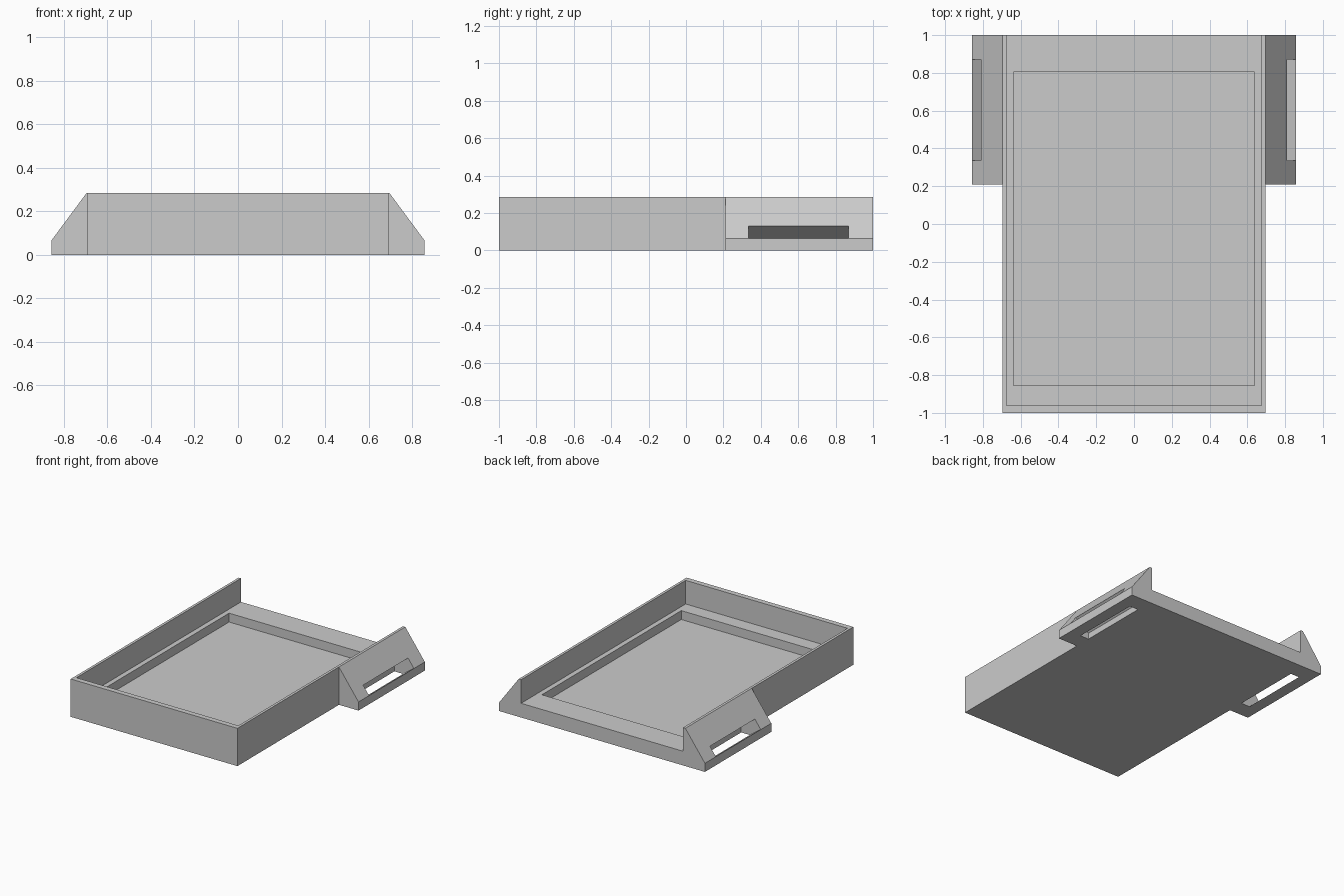
import bpy
import bmesh
from mathutils import Vector

cube = bpy.data.objects.get("Cube")
if cube:
    bpy.data.objects.remove(cube, do_unlink=True)

grey = bpy.data.materials.new("plain_grey")
grey.use_nodes = True
colour = (0.6, 0.6, 0.6, 1)
grey.diffuse_color = colour
grey.node_tree.nodes["Principled BSDF"].inputs["Base Color"].default_value = colour


def prism(name, profile, y0, y1):
    """Extrude an x-z profile from y0 to y1."""
    bm = bmesh.new()
    face = bm.faces.new([bm.verts.new((x, y0, z)) for x, z in profile])
    new = bmesh.ops.extrude_face_region(bm, geom=[face])["geom"]
    verts = [v for v in new if isinstance(v, bmesh.types.BMVert)]
    bmesh.ops.translate(bm, verts=verts, vec=Vector((0, y1 - y0, 0)))
    bmesh.ops.recalc_face_normals(bm, faces=bm.faces)
    mesh = bpy.data.meshes.new(name)
    bm.to_mesh(mesh)
    bm.free()
    mesh.materials.append(grey)
    obj = bpy.data.objects.new(name, mesh)
    bpy.context.collection.objects.link(obj)
    return obj


def block(name, half_x, y0, y1, z0, z1):
    return prism(name, [(-half_x, z0), (half_x, z0), (half_x, z1), (-half_x, z1)], y0, y1)


def bake(obj):
    """Replace the mesh with its modified result."""
    graph = bpy.context.evaluated_depsgraph_get()
    mesh = bpy.data.meshes.new_from_object(obj.evaluated_get(graph))
    obj.modifiers.clear()
    obj.data = mesh


def cut(obj, cutter):
    mod = obj.modifiers.new("cut", "BOOLEAN")
    mod.operation = "DIFFERENCE"
    mod.solver = "EXACT"
    mod.object = cutter
    cutter.hide_render = True
    bake(obj)
    bpy.data.objects.remove(cutter, do_unlink=True)


SIDE, TOP, LEDGE, FLOOR = 0.695, 0.285, 0.107, 0.04

# Tray: open at the back, with a sunken rectangular floor
tray = block("tray", SIDE, -1, 1, 0, TOP)
cut(tray, block("wall_cutter", 0.675, -0.96, 1.2, LEDGE, 0.5))
cut(tray, block("recess_cutter", 0.638, -0.855, 0.805, FLOOR, 0.2))

# Sloped side handles
OUT, LIP = 0.858, 0.065
handles = prism("side_handles", [(SIDE, 0), (OUT, 0), (OUT, LIP), (SIDE, TOP)], 0.21, 1)

# Grip slot, cut square to the slope and out through the underside
slope = Vector((SIDE - OUT, TOP - LIP)).normalized()
normal = Vector((slope.y, -slope.x))
low = Vector((OUT, LIP)) + slope * 0.002
high = low + slope * 0.08
slot = [low + normal * 0.1, high + normal * 0.1, high - normal * 0.3, low - normal * 0.3]
cut(handles, prism("slot_cutter", slot, 0.335, 0.87))

# Second handle on the other side
handles.modifiers.new("mirror", "MIRROR").use_mirror_merge = False
bake(handles)
